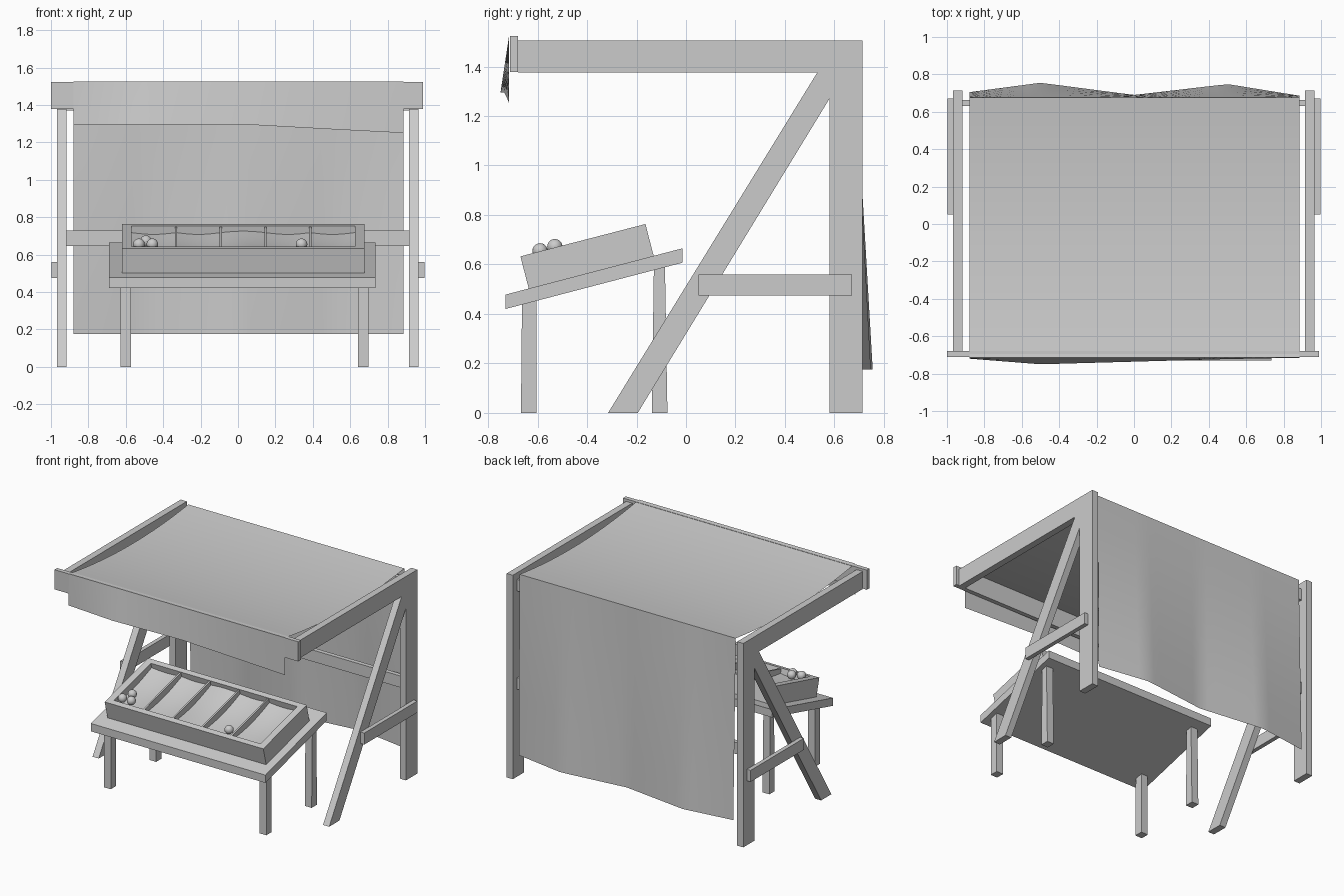
import bpy, bmesh, math
from mathutils import Matrix, Vector

if "Cube" in bpy.data.objects:
    bpy.data.objects.remove(bpy.data.objects["Cube"])

GREY = (0.6, 0.6, 0.6, 1)
mat = bpy.data.materials.new("plain grey")
mat.use_nodes = True
mat.diffuse_color = GREY
mat.node_tree.nodes["Principled BSDF"].inputs["Base Color"].default_value = GREY


def finish(name, bm, smooth=False, matrix=None):
    if matrix:
        bm.transform(matrix)
    mesh = bpy.data.meshes.new(name)
    bm.to_mesh(mesh)
    bm.free()
    mesh.materials.append(mat)
    obj = bpy.data.objects.new(name, mesh)
    bpy.context.collection.objects.link(obj)
    if smooth:
        bpy.ops.object.select_all(action="DESELECT")
        obj.select_set(True)
        bpy.context.view_layer.objects.active = obj
        bpy.ops.object.shade_smooth_by_angle(angle=math.radians(35))
    return obj


def prism(name, x0, x1, profile, matrix=None):
    """Side profile of (y, z) points extruded from x0 to x1."""
    bm = bmesh.new()
    face = bm.faces.new([bm.verts.new((x0, y, z)) for y, z in profile])
    ext = bmesh.ops.extrude_face_region(bm, geom=[face])
    moved = [v for v in ext["geom"] if isinstance(v, bmesh.types.BMVert)]
    bmesh.ops.translate(bm, verts=moved, vec=(x1 - x0, 0, 0))
    bmesh.ops.recalc_face_normals(bm, faces=bm.faces)
    return finish(name, bm, matrix=matrix)


def box(name, x0, x1, y0, y1, z0, z1, matrix=None):
    return prism(name, x0, x1, [(y0, z0), (y1, z0), (y1, z1), (y0, z1)], matrix)


def grid(name, rows, matrix=None):
    """Smooth sheet through rows of points."""
    bm = bmesh.new()
    v = [[bm.verts.new(p) for p in row] for row in rows]
    for a, b in zip(v, v[1:]):
        for i in range(len(a) - 1):
            bm.faces.new((a[i], a[i + 1], b[i + 1], b[i]))
    return finish(name, bm, True, matrix)


def interp(points, x):
    for (xa, a), (xb, b) in zip(points, points[1:]):
        if x <= xb:
            return a + (b - a) * (x - xa) / (xb - xa)
    return points[-1][1]


# Side frames: post, top rail, diagonal strut and outer brace
for side, x0, outer in (("right", -0.967, -0.997), ("left", 0.915, 0.965)):
    x1 = x0 + 0.05
    box(side + "_post", x0, x1, 0.58, 0.713, 0, 1.505)
    box(side + "_top_rail", x0, x1, -0.68, 0.58, 1.375, 1.505)
    prism(side + "_diagonal_strut", x0, x1,
          [(-0.315, 0), (-0.195, 0), (0.58, 1.27), (0.58, 1.375), (0.53, 1.375)])
    box(side + "_brace", outer, outer + 0.031, 0.05, 0.67, 0.475, 0.56)

# Boards across the frame
box("front_board", -1.0, 0.99, -0.712, -0.68, 1.378, 1.523)
box("lower_back_bar", -0.917, 0.915, 0.63, 0.663, 0.645, 0.73)
box("upper_back_bar", -0.917, 0.915, 0.63, 0.663, 1.37, 1.455)

# Cloth: front valance, sagging roof and back curtain in one sheet
COLS = 28
xs = [-0.88 + 1.765 * i / COLS for i in range(COLS + 1)]
valance_y = [(-0.88, -0.72), (-0.5, -0.75), (0.5, -0.722), (0.89, -0.715)]
valance_z = [(-0.88, 1.295), (0.05, 1.295), (0.5, 1.27), (0.89, 1.25)]
curtain_y = [(-0.88, 0.705), (-0.5, 0.755), (0, 0.69), (0.5, 0.748), (0.89, 0.685)]
FRONT, BACK = -0.715, 0.677
rows = []
for t in (0, 0.5):
    rows.append([(x, interp(valance_y, x) * (1 - t) + FRONT * t,
                  interp(valance_z, x) * (1 - t) + 1.526 * t) for x in xs])
for i in range(15):
    t = i / 14
    z = 1.526 - 0.02 * t - 0.2 * t * (1 - t)
    rows.append([(x, FRONT + (BACK - FRONT) * t, z) for x in xs])
for i in range(1, 6):
    t = i / 5
    rows.append([(x, BACK + (interp(curtain_y, x) - BACK) * t, 1.506 - 1.331 * t) for x in xs])
grid("canopy_cloth", rows)

# Sloping table top
prism("table_top", -0.69, 0.735,
      [(-0.73, 0.42), (-0.015, 0.607), (-0.015, 0.665), (-0.73, 0.478)])

# Table legs, slightly tapered upward at the back
for side, x0 in (("right", -0.628), ("left", 0.642)):
    x1 = x0 + 0.056
    prism("front_leg_" + side, x0, x1,
          [(-0.667, 0), (-0.605, 0), (-0.605, 0.455), (-0.663, 0.44)])
    prism("back_leg_" + side, x0, x1,
          [(-0.138, 0), (-0.075, 0), (-0.085, 0.59), (-0.13, 0.58)])

# Tray on the table, built flat and tilted with the slope
tilt = Matrix.Translation((0, -0.635, 0.5)) @ Matrix.Rotation(math.radians(14.5), 4, "X")
L, R, DEPTH, HIGH, WALL = -0.62, 0.675, 0.522, 0.137, 0.04
box("tray_front", L, R, 0, WALL, 0, HIGH, tilt)
box("tray_back", L, R, DEPTH - WALL, DEPTH, 0, HIGH, tilt)
box("tray_right", L, L + 0.05, WALL, DEPTH - WALL, 0, HIGH, tilt)
box("tray_left", R - 0.05, R, WALL, DEPTH - WALL, 0, HIGH, tilt)
box("tray_floor", L + 0.05, R - 0.05, WALL, DEPTH - WALL, 0, 0.02, tilt)

# Dividers and the soft lining in each compartment
step = (R - L - 0.1) / 5
for n in range(5):
    left = L + 0.05 + n * step
    if n:
        box(f"divider_{n}", left - 0.006, left + 0.006, WALL, DEPTH - WALL, 0.02, HIGH - 0.005, tilt)
    bulge = 0.008 if n == 2 else -0.01
    lining = []
    for j in range(9):
        y = WALL + (DEPTH - 2 * WALL) * j / 8
        lining.append([(left + step * i / 8, y,
                        0.1 + bulge * math.sin(math.pi * i / 8) - 0.018 * math.sin(math.pi * j / 8))
                       for i in range(9)])
    grid(f"lining_{n + 1}", lining, tilt)

# Round fruit in the tray
for n, spot in enumerate(((-0.53, -0.59, 0.655), (-0.458, -0.59, 0.655),
                          (-0.492, -0.53, 0.672), (0.34, -0.59, 0.655))):
    bm = bmesh.new()
    bmesh.ops.create_uvsphere(bm, u_segments=16, v_segments=10, radius=0.031)
    finish(f"fruit_{n + 1}", bm, True, Matrix.Translation(Vector(spot)))
